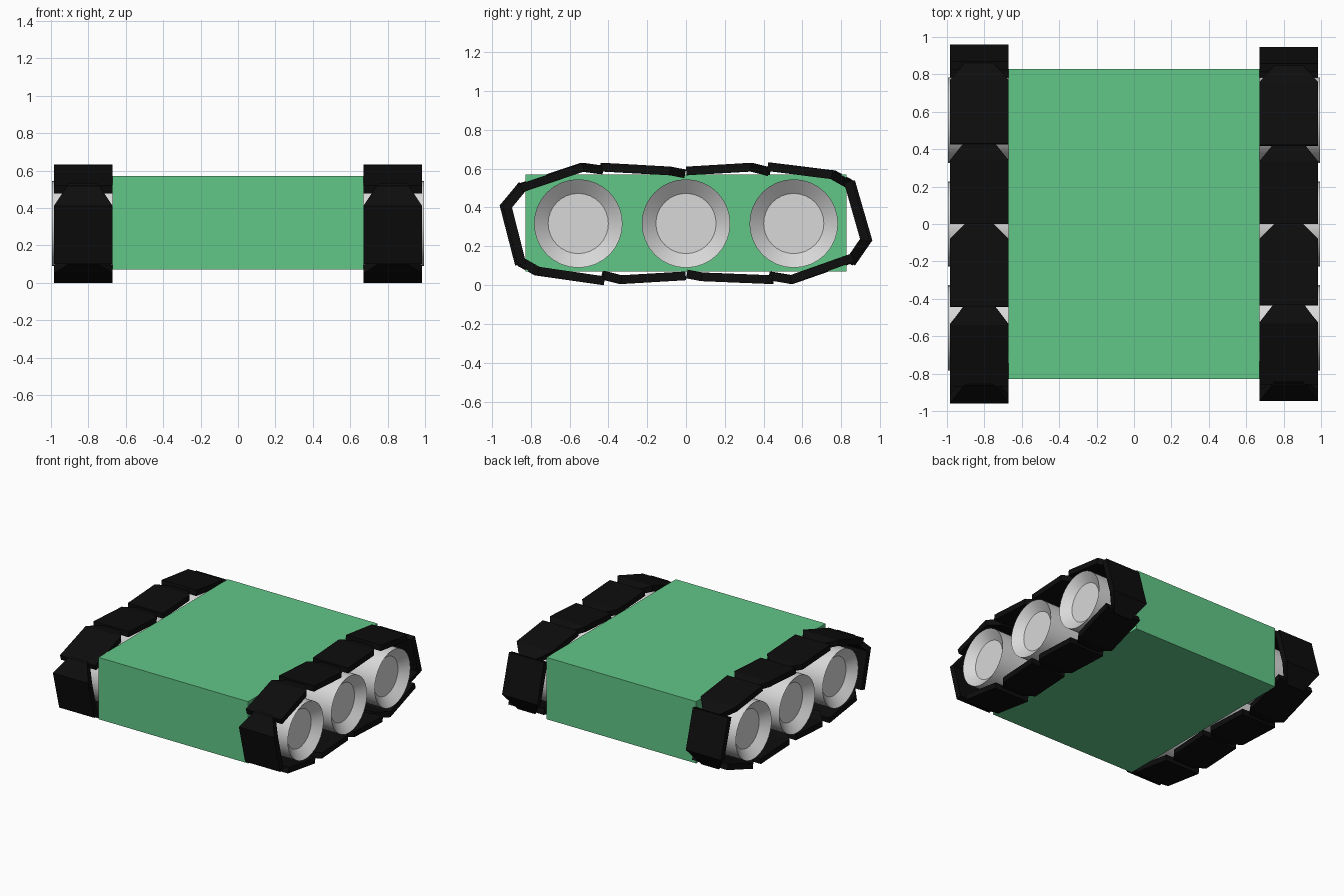
import bpy, bmesh, math
from mathutils import Vector

if "Cube" in bpy.data.objects:
    bpy.data.objects.remove(bpy.data.objects["Cube"])


def material(name, rgb):
    m = bpy.data.materials.new(name)
    m.diffuse_color = (*rgb, 1)
    m.use_nodes = True
    m.node_tree.nodes["Principled BSDF"].inputs["Base Color"].default_value = m.diffuse_color
    return m


GREEN = material("hull green", (0.12, 0.57, 0.245))
GREY = material("wheel light grey", (0.69, 0.69, 0.69))
BLACK = material("track black", (0.004, 0.004, 0.004))


def finish(name, bm, mat, smooth=False):
    bmesh.ops.recalc_face_normals(bm, faces=bm.faces)
    me = bpy.data.meshes.new(name)
    bm.to_mesh(me)
    bm.free()
    ob = bpy.data.objects.new(name, me)
    bpy.context.collection.objects.link(ob)
    me.materials.append(mat)
    if smooth:
        bpy.ops.object.select_all(action='DESELECT')
        ob.select_set(True)
        bpy.context.view_layer.objects.active = ob
        bpy.ops.object.shade_smooth_by_angle(angle=math.radians(30))
    return ob


# Hull: plain box
bm = bmesh.new()
bmesh.ops.create_cube(bm, size=1)
for v in bm.verts:
    v.co = (v.co.x * 1.34, v.co.y * 1.655, v.co.z * 0.5 + 0.32)
finish("hull", bm, GREEN)


# Wheel: lathed drum with a dished outer face
def wheel(name, side, y, n=32):
    bm = bmesh.new()
    profile = [(0.66, 0.228), (0.995, 0.228), (0.935, 0.155)]
    rings = []
    for x, r in profile:
        rings.append([bm.verts.new((side * x, y + r * math.cos(2 * math.pi * i / n),
                                    0.317 + r * math.sin(2 * math.pi * i / n)))
                      for i in range(n)])
    for a, b in zip(rings, rings[1:]):
        for i in range(n):
            j = (i + 1) % n
            bm.faces.new((a[i], a[j], b[j], b[i]))
    bm.faces.new(rings[0])
    bm.faces.new(rings[-1])
    finish(name, bm, GREY, True)


# Track plate: outer points (start, bend, tip); the short tip narrows
def plate(name, side, pts, t=0.045, x0=0.67, x1=0.985, inset=0.08):
    p = [Vector(q) for q in pts]

    def normal(a, b):            # points inward for a clockwise run
        d = (b - a).normalized()
        return Vector((d.y, -d.x))
    n0, n1 = normal(p[0], p[1]), normal(p[1], p[2])
    mid = (n0 + n1).normalized()
    offs = [n0 * t, mid * (t / max(mid.dot(n0), 0.5)), n1 * t]
    bm = bmesh.new()
    rows = []
    for k in range(3):
        s = inset if k == 2 else 0
        o, i = p[k], p[k] + offs[k]
        rows.append([bm.verts.new((side * x, q.x, q.y)) for x, q in
                     ((x0 + s, o), (x1 - s, o), (x1 - s, i), (x0 + s, i))])
    for a, b in zip(rows, rows[1:]):
        for i in range(4):
            j = (i + 1) % 4
            bm.faces.new((a[i], a[j], b[j], b[i]))
    bm.faces.new(rows[0])
    bm.faces.new(rows[-1])
    finish(name, bm, BLACK)


# Loop of plates, clockwise seen from the right: (y, z)
PLATES = [
    ((-0.88, 0.10), (-0.96, 0.41), (-0.86, 0.53)),
    ((-0.87, 0.52), (-0.54, 0.63), (-0.43, 0.615)),
    ((-0.44, 0.63), (-0.08, 0.61), (0.00, 0.595)),
    ((0.00, 0.61), (0.34, 0.63), (0.44, 0.605)),
    ((0.43, 0.632), (0.77, 0.59), (0.86, 0.54)),
    ((0.87, 0.54), (0.96, 0.23), (0.87, 0.10)),
    ((0.88, 0.12), (0.55, 0.005), (0.43, 0.025)),
    ((0.45, 0.005), (0.08, 0.02), (0.00, 0.035)),
    ((0.00, 0.025), (-0.34, 0.005), (-0.44, 0.03)),
    ((-0.43, 0.0), (-0.78, 0.05), (-0.87, 0.10)),
]

for side, word, ky in ((1, "right", 0.985), (-1, "left", 1.0)):
    for i, y in enumerate((-0.555, 0, 0.555)):
        wheel(f"{word}_wheel_{i + 1}", side, y)
    for i, pts in enumerate(PLATES):
        # the right loop is slightly shorter than the left
        plate(f"{word}_track_plate_{i + 1}", side, [(y * ky, z) for y, z in pts])
